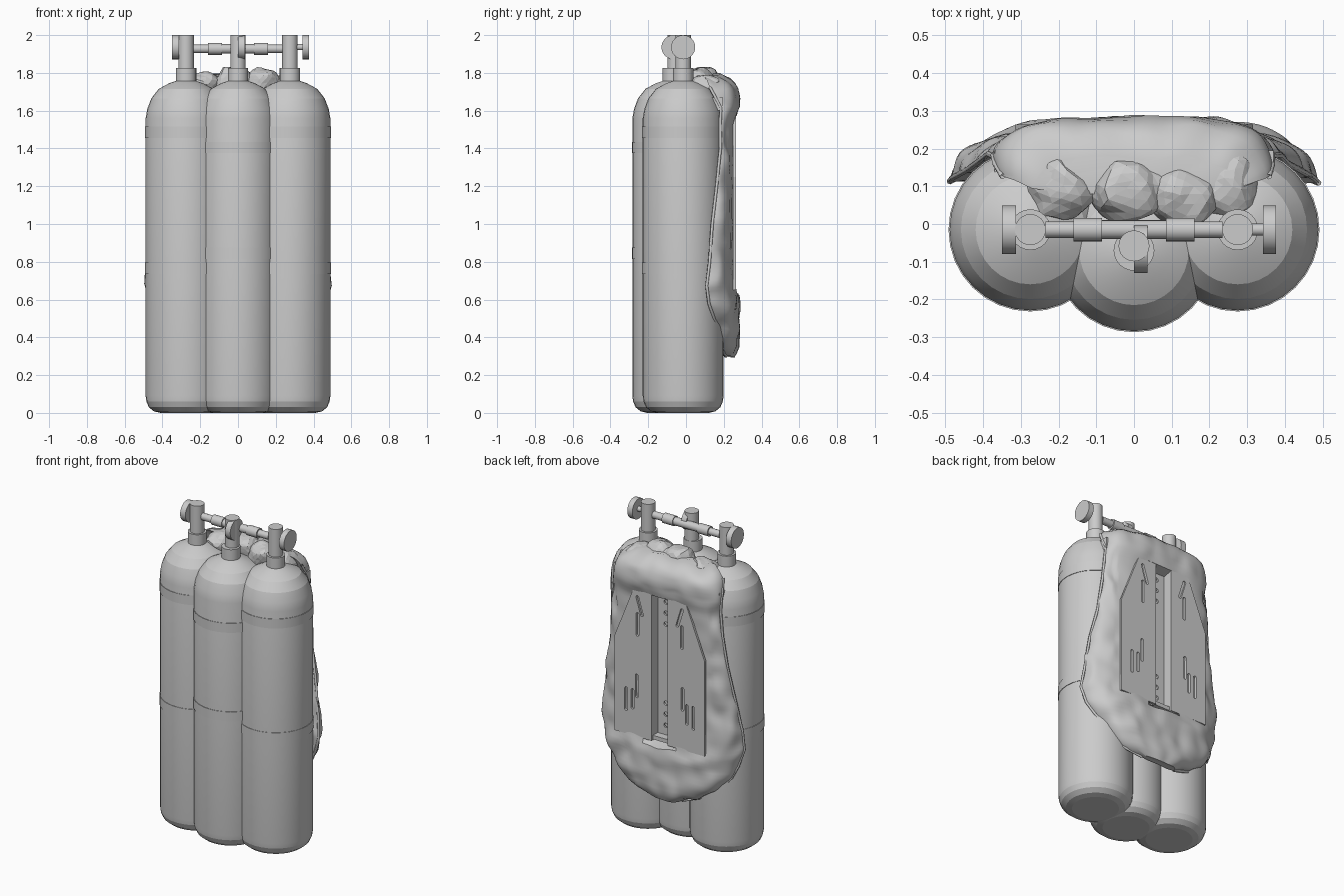
import bpy, bmesh, math
from mathutils import Vector, Matrix, noise

if "Cube" in bpy.data.objects:
    bpy.data.objects.remove(bpy.data.objects["Cube"])

grey = bpy.data.materials.new("plain_grey")
grey.use_nodes = True
grey.diffuse_color = (0.6, 0.6, 0.6, 1)
grey.node_tree.nodes["Principled BSDF"].inputs["Base Color"].default_value = (0.6, 0.6, 0.6, 1)


def finish(name, bm, smooth=None):
    bmesh.ops.recalc_face_normals(bm, faces=bm.faces)
    mesh = bpy.data.meshes.new(name)
    bm.to_mesh(mesh)
    bm.free()
    mesh.materials.append(grey)
    ob = bpy.data.objects.new(name, mesh)
    bpy.context.scene.collection.objects.link(ob)
    if smooth:
        bpy.ops.object.select_all(action='DESELECT')
        ob.select_set(True)
        bpy.context.view_layer.objects.active = ob
        bpy.ops.object.shade_smooth_by_angle(angle=math.radians(smooth))
    return ob


def loft(bm, rings, cap=True):
    """Skin a list of closed point rings."""
    rows = [[bm.verts.new(p) for p in ring] for ring in rings]
    n = len(rows[0])
    for a, b in zip(rows, rows[1:]):
        for i in range(n):
            j = (i + 1) % n
            bm.faces.new((a[i], a[j], b[j], b[i]))
    if cap:
        bm.faces.new(rows[0])
        bm.faces.new(rows[-1])


def lathe(name, profile, loc, axis='Z', segs=32, cap=True, smooth=None):
    """Turn (radius, height) points about an axis through loc."""
    rings = []
    for r, h in profile:
        ring = []
        for i in range(segs):
            t = 2 * math.pi * i / segs
            a, b = r * math.cos(t), r * math.sin(t)
            p = Vector((a, b, h)) if axis == 'Z' else Vector((h, a, b))
            ring.append(p + Vector(loc))
        rings.append(ring)
    bm = bmesh.new()
    loft(bm, rings, cap)
    return finish(name, bm, smooth)


def prism(name, outline, y0, y1):
    """Extrude an (x, z) outline along y."""
    bm = bmesh.new()
    loft(bm, [[(x, y, z) for x, z in outline] for y in (y0, y1)])
    return finish(name, bm)


def rect(x0, x1, z0, z1):
    return [(x0, z0), (x1, z0), (x1, z1), (x0, z1)]


# Tanks with bands, collars and valve posts
R = 0.214
tank_profile = [(0.135, 0), (0.17, 0.008), (0.197, 0.03), (0.21, 0.06), (R, 0.09), (R, 1.56),
                (0.205, 1.61), (0.184, 1.665), (0.145, 1.715), (0.09, 1.745), (0.045, 1.76)]
tanks = {"right": (-0.275, -0.015, 0), "middle": (0, -0.07, -0.08), "left": (0.275, -0.015, 0)}
for side, (x, y, drop) in tanks.items():
    lathe(side + "_tank", tank_profile, (x, y, 0), smooth=12)
    for label, z in (("upper", 1.455 + drop), ("lower", 0.735 - drop)):
        lathe(f"{side}_{label}_band", [(R, 0), (R + 0.003, 0), (R + 0.003, 0.06), (R, 0.06)],
              (x, y, z), cap=False, smooth=30)
    lathe(side + "_collar", [(0.054, 1.745), (0.054, 1.825)], (x, y, 0), segs=24, smooth=30)
    post_y = y + (0.012 if side == "middle" else 0)
    lathe(side + "_valve_post", [(0.041, 1.82), (0.041, 2.0)], (x, post_y, 0), segs=24, smooth=30)

# Valve knobs, stems and cross manifold
for name, x0, x1, y in (("right_knob", -0.35, -0.313, -0.015), ("middle_knob", 0, 0.036, -0.066),
                        ("left_knob", 0.342, 0.377, -0.015)):
    lathe(name, [(0.064, x0), (0.064, x1)], (0, y, 1.936), 'X', 24, smooth=30)
for name, x0, x1 in (("right_stem", -0.32, -0.27), ("left_stem", 0.27, 0.35)):
    lathe(name, [(0.016, x0), (0.016, x1)], (0, -0.015, 1.936), 'X', 16, smooth=30)
half_bar = [(0.022, 0.235), (0.022, 0.16), (0.031, 0.16), (0.031, 0.085), (0.025, 0.085), (0.025, 0.04)]
bar = [(r, -x) for r, x in half_bar] + half_bar[::-1]
lathe("cross_manifold", bar, (0, -0.015, 1.927), 'X', 20, smooth=30)

# Air bladder: rows of height, half width, rim depth, back depth
rows = [(0.30, 0.12, 0.21, 0.25), (0.34, 0.24, 0.19, 0.278), (0.42, 0.35, 0.165, 0.283),
        (0.50, 0.42, 0.145, 0.282), (0.58, 0.46, 0.125, 0.28), (0.68, 0.488, 0.108, 0.262),
        (0.80, 0.482, 0.12, 0.25), (1.0, 0.445, 0.14, 0.25), (1.2, 0.41, 0.165, 0.25),
        (1.4, 0.39, 0.18, 0.25), (1.54, 0.375, 0.185, 0.255), (1.61, 0.37, 0.18, 0.278),
        (1.67, 0.365, 0.16, 0.285), (1.73, 0.35, 0.13, 0.272), (1.765, 0.32, 0.11, 0.235),
        (1.785, 0.28, 0.09, 0.175)]


def row_at(z):
    for a, b in zip(rows, rows[1:]):
        if z <= b[0]:
            t = (z - a[0]) / (b[0] - a[0])
            return [p + (q - p) * t for p, q in zip(a, b)]
    return rows[-1]


def wrinkle(p, scale, amount):
    return p + noise.noise_vector(p * scale) * amount


cols = [math.sin(math.pi / 2 * (i / 26 - 1)) for i in range(53)]
rings = []
levels = 64
for k in range(levels + 1):
    z, w, rim, back = row_at(0.30 + (1.785 - 0.30) * k / levels)
    outer, inner = [], []
    for u in cols:
        x = u * w
        y = rim + (back - rim) * math.sqrt(max(0, 1 - abs(u) ** 4))
        # Hollow behind the channel of the plate
        if 0.64 < z < 1.57 and abs(x) < 0.09:
            y = 0.165
        amount = 0.006 if 0.63 < z < 1.6 and abs(x) < 0.33 else 0.018
        outer.append(wrinkle(Vector((x, y, z)), 9, amount))
        inner.append(wrinkle(Vector((x, rim - 0.012 * (1 - u * u), z)), 9, 0.012))
    rings.append(outer + inner[::-1])
bm = bmesh.new()
loft(bm, rings)
finish("air_bladder", bm, 35)

# Crumpled folds of the bladder between the tank necks
folds = [(-0.19, 0.1, 1.735, 0.1, 0.08, 0.07), (-0.02, 0.09, 1.76, 0.11, 0.085, 0.07),
         (0.13, 0.07, 1.75, 0.1, 0.08, 0.07), (0.24, 0.1, 1.73, 0.08, 0.09, 0.06)]
for i, (x, y, z, a, b, c) in enumerate(folds):
    bm = bmesh.new()
    bmesh.ops.create_icosphere(bm, subdivisions=3, radius=1)
    for v in bm.verts:
        p = Vector((x + v.co.x * a, y + v.co.y * b, z + v.co.z * c))
        v.co = wrinkle(p, 14, 0.022)
    finish(f"bladder_fold_{i + 1}", bm)

# Rim seam along both edges of the bladder
for s, side in ((1, "left"), (-1, "right")):
    curve = bpy.data.curves.new(side + "_seam", 'CURVE')
    curve.dimensions = '3D'
    curve.bevel_depth = 0.008
    curve.bevel_resolution = 1
    spline = curve.splines.new('POLY')
    path = rows[:-2]
    spline.points.add(len(path) - 1)
    for pt, (z, w, rim, back) in zip(spline.points, path):
        pt.co = (*wrinkle(Vector((s * w, rim, z)), 9, 0.015), 1)
    curve.materials.append(grey)
    ob = bpy.data.objects.new(side + "_seam", curve)
    bpy.context.scene.collection.objects.link(ob)
    # Shoulder tab
    bm = bmesh.new()
    bmesh.ops.create_cube(bm, size=1, matrix=Matrix.Translation((s * 0.36, 0.155, 1.635))
                          @ Matrix.Diagonal((0.02, 0.08, 0.07, 1)))
    finish(side + "_shoulder_tab", bm)


def cut(target, outlines, y0, y1):
    """Cut through the target along y with each outline."""
    bm = bmesh.new()
    for outline in outlines:
        loft(bm, [[(x, y, z) for x, z in outline] for y in (y0, y1)])
    cutter = finish("cutter", bm)
    cutter.hide_render = True
    mod = target.modifiers.new("slots", 'BOOLEAN')
    mod.operation, mod.solver, mod.object = 'DIFFERENCE', 'EXACT', cutter
    graph = bpy.context.evaluated_depsgraph_get()
    mesh = bpy.data.meshes.new_from_object(target.evaluated_get(graph))
    target.modifiers.clear()
    target.data = mesh
    bpy.data.objects.remove(cutter)


def slot(x, z, length, lean=0, r=0.01):
    """Rounded slot outline; lean tips its top outward."""
    pts = []
    for i in range(12):
        t = 2 * math.pi * (i + 0.5) / 12
        px, pz = r * math.cos(t), r * math.sin(t)
        pz += math.copysign(length / 2 - r, pz)
        pts.append((x + px * math.cos(lean) + pz * math.sin(lean),
                    z - px * math.sin(lean) + pz * math.cos(lean)))
    return pts


# Back plate: two slotted panels and a recessed channel
panel = [(0.06, 0.65), (0.315, 0.65), (0.315, 1.25), (0.18, 1.59), (0.06, 1.59)]
slots = [slot(0.14, 1.48, 0.13, 0.3), slot(0.155, 1.36, 0.15), slot(0.16, 0.97, 0.15),
         slot(0.19, 0.88, 0.13), slot(0.235, 0.87, 0.15)]
for s, side in ((1, "left"), (-1, "right")):
    flip = lambda pts: [(s * x, z) for x, z in pts]
    ob = prism(side + "_plate_panel", flip(panel), 0.25, 0.264)
    cut(ob, [flip(o) for o in slots], 0.2, 0.3)
    prism(side + "_channel_wall", flip(rect(0.056, 0.066, 0.65, 1.59)), 0.195, 0.264)
floor = prism("plate_channel", rect(-0.06, 0.06, 0.65, 1.59), 0.19, 0.202)
cut(floor, [slot(0, z, 0.028, 0, 0.013) for z in (0.74, 0.81, 0.88, 1.38, 1.45, 1.52)], 0.15, 0.25)
prism("channel_bracket", rect(-0.065, 0.065, 0.655, 0.68), 0.2, 0.25)
